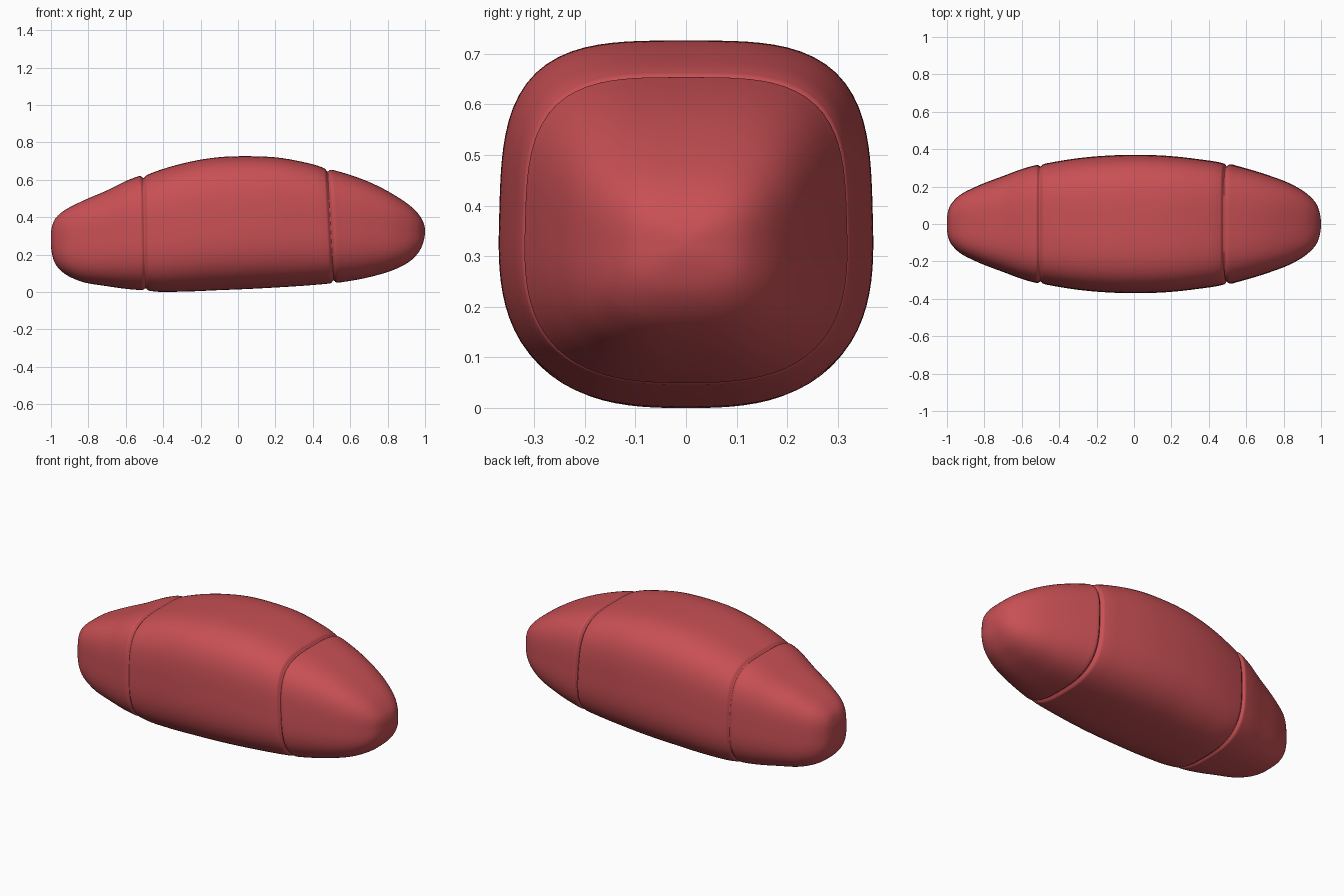
import bpy, bmesh, math
from mathutils import Vector

if "Cube" in bpy.data.objects:
    bpy.data.objects.remove(bpy.data.objects["Cube"])

red = bpy.data.materials.new("soft red")
red.diffuse_color = (0.58, 0.08, 0.09, 1)
red.use_nodes = True
red.node_tree.nodes["Principled BSDF"].inputs["Base Color"].default_value = red.diffuse_color

# Hull stations: x, top z, bottom z, half width
st = [
    (-1.0, .285, .285, 0), (-.996, .345, .215, .06), (-.975, .397, .15, .11),
    (-.93, .437, .102, .155), (-.85, .48, .062, .197), (-.7, .545, .033, .256),
    (-.55, .613, .014, .308), (-.52, .622, .012, .315), (-.50, .622, .012, .317),
    (-.48, .629, .009, .321), (-.45, .641, .005, .327), (-.3, .688, .004, .351),
    (-.1, .723, .012, .367), (.05, .728, .018, .369), (.2, .722, .026, .362),
    (.35, .698, .036, .345), (.45, .674, .045, .330), (.48, .663, .048, .323),
    (.50, .658, .050, .320), (.52, .655, .052, .318), (.55, .647, .056, .310),
    (.7, .592, .082, .266), (.85, .512, .128, .208), (.93, .455, .175, .157),
    (.975, .405, .229, .107), (.995, .362, .285, .05), (1.0, .325, .325, 0)]
st = [Vector(s) for s in st]


def flip(v):
    return Vector((v[0], v[2], v[1], -v[3]))


# Smooth the stations; the reflected neighbours round off both tips
pts = [flip(st[1])] + st + [flip(st[-2])]
rows = []
STEPS = 10
for i in range(1, len(pts) - 2):
    a, b, c, d = pts[i - 1:i + 3]
    # tangents scaled for uneven station spacing
    def gap(p, q):
        return max((q - p).length, 1e-6)
    g0, g1, g2 = gap(a, b), gap(b, c), gap(c, d)
    m1 = ((b - a) / g0 * g1 + (c - b) / g1 * g0) / (g0 + g1) * g1
    m2 = ((c - b) / g1 * g2 + (d - c) / g2 * g1) / (g1 + g2) * g1
    for k in range(STEPS):
        t = k / STEPS
        rows.append(b * (2*t**3 - 3*t*t + 1) + m1 * (t**3 - 2*t*t + t)
                    + c * (3*t*t - 2*t**3) + m2 * (t**3 - t*t))

# Loft with rounded-square sections and a seam groove near each end
N = 96
bm = bmesh.new()
rings = []
for x, top, bot, w in rows[1:]:
    mid, h = (top + bot) / 2, (top - bot) / 2
    cut = (.010 * math.exp(-((x + .5) / .010) ** 2)
           + .014 * math.exp(-((x - .495) / .010) ** 2))
    ring = []
    for j in range(N):
        ang = math.tau * j / N
        c, s = math.cos(ang), math.sin(ang)
        n = 3.5 if s > 0 else 2.8
        r = (abs(c) ** n + abs(s) ** n) ** (-1 / n)
        u, v = c * r, s * r
        # lean the seams slightly, right one more
        lean = -.016 * v * math.exp(-((x - .5) / .16) ** 2)
        lean -= .005 * v * math.exp(-((x + .5) / .16) ** 2)
        y = u * (max(w, .001) - cut) * (1 - .025 * v)
        ring.append(bm.verts.new((x + lean, y, mid + v * (h - cut))))
    rings.append(ring)
for p, q in zip(rings, rings[1:]):
    for j in range(N):
        k = (j + 1) % N
        bm.faces.new((p[j], p[k], q[k], q[j]))

# Tips
for ring, tip in ((rings[0], st[0]), (rings[-1], st[-1])):
    v = bm.verts.new((tip[0], 0, tip[1]))
    for j in range(N):
        bm.faces.new((ring[j], ring[(j + 1) % N], v))
bmesh.ops.recalc_face_normals(bm, faces=bm.faces)
for f in bm.faces:
    f.smooth = True
low = min(v.co.z for v in bm.verts)
for v in bm.verts:
    v.co.z -= low

me = bpy.data.meshes.new("segmented_pod")
bm.to_mesh(me)
bm.free()
me.materials.append(red)
pod = bpy.data.objects.new("segmented_pod", me)
bpy.context.collection.objects.link(pod)
